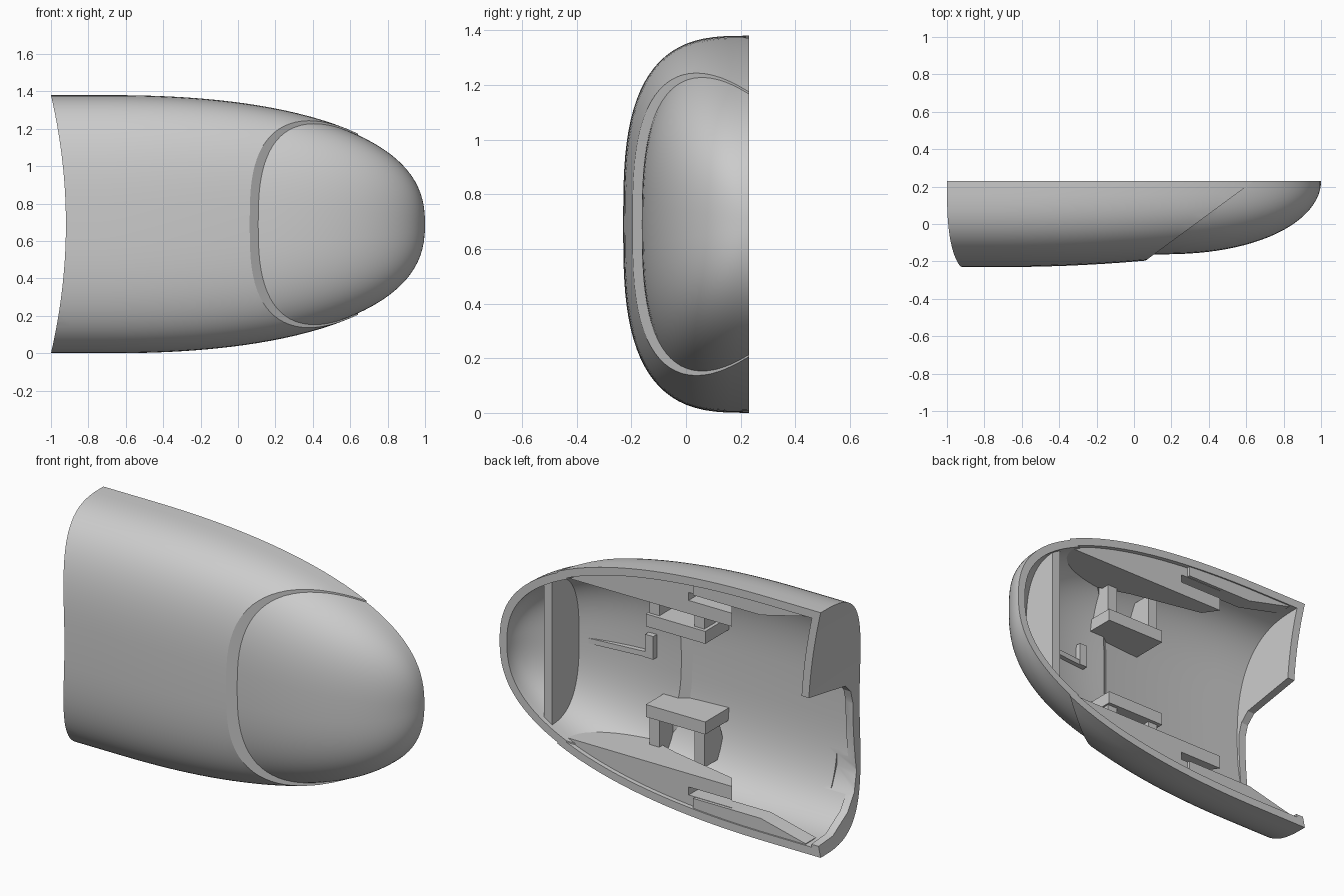
import bpy, bmesh, math

if "Cube" in bpy.data.objects:
    bpy.data.objects.remove(bpy.data.objects["Cube"])

H = 1.38          # overall height
MID = H / 2
BACK = 0.23       # rear rim plane
WALL = 0.045


def make(name, verts, faces):
    bm = bmesh.new()
    vs = [bm.verts.new(v) for v in verts]
    for f in faces:
        bm.faces.new([vs[i] for i in f])
    bmesh.ops.recalc_face_normals(bm, faces=bm.faces)
    me = bpy.data.meshes.new(name)
    bm.to_mesh(me)
    bm.free()
    ob = bpy.data.objects.new(name, me)
    bpy.context.collection.objects.link(ob)
    return ob


def bridge(name, rings):
    """Closed solid through equal-length rings."""
    n = len(rings[0])
    faces = [(r * n + k, r * n + (k + 1) % n, (r + 1) * n + (k + 1) % n, (r + 1) * n + k)
             for r in range(len(rings) - 1) for k in range(n)]
    faces += [tuple(range(n)), tuple((len(rings) - 1) * n + k for k in range(n))]
    return make(name, [p for r in rings for p in r], faces)


def prism(name, pts, axis, lo, hi):
    """2D polygon extruded along an axis (0, 1 or 2)."""
    def ring(t):
        out = []
        for p in pts:
            q = list(p)
            q.insert(axis, t)
            out.append(tuple(q))
        return out
    return bridge(name, [ring(lo), ring(hi)])


def box(name, x, y, z):
    return prism(name, [(x[0], y[0]), (x[1], y[0]), (x[1], y[1]), (x[0], y[1])], 2, z[0], z[1])


def boolean(ob, other, op, keep=False):
    m = ob.modifiers.new("bool", 'BOOLEAN')
    m.operation, m.object, m.solver = op, other, 'EXACT'
    bpy.context.view_layer.objects.active = ob
    bpy.ops.object.modifier_apply(modifier=m.name)
    if not keep:
        bpy.data.objects.remove(other)
    return ob


def section(x, w, d, n, steps=44):
    """Half superellipse with a straight skirt past the rim."""
    pts = [(x, 0.3, MID + w)]
    for k in range(steps + 1):
        a = math.pi * k / steps
        c, s = math.cos(a), max(0, math.sin(a))
        pts.append((x, BACK - d * s ** (2 / n), MID + math.copysign(w * abs(c) ** (2 / n), c)))
    return pts + [(x, 0.3, MID - w)]


def width(x, i):
    u = min(1, max(0, (x + 0.7) / (1.7 - i)))
    return (0.69 - i) * (1 - u ** 2.25) ** 0.4


def body(name, i):
    """Solid of the whole form, shrunk inward by i."""
    rows = []
    for k in range(29):
        x = -1.1 + 1.88 * k / 28
        d = 0.46 - 0.035 * (max(0, x + 0.7) / 0.77) ** 2
        rows.append(section(x, width(x, i), d - i, 3.0))
    main = bridge(name, rows)
    # slanted step that ends the main body
    s = -i * 1.3
    boolean(main, prism("cut", [(-0.46 + s, -0.58), (1.13 + s, 0.59), (2, 0.59), (2, -0.58)],
                        2, -0.5, 2), 'DIFFERENCE')
    # recessed rounded nose
    rows = []
    for k in range(31):
        x = -0.1 + (1.0995 - i) * math.sin(math.pi / 2 * k / 30)
        u = max(0, (x - 0.15) / (0.85 - i))
        rows.append(section(x, max(0.012, width(x, i) - 0.008),
                            (0.392 - i) * math.sqrt(1 - min(0.999, u ** 2.2)), 2.75))
    boolean(main, bridge("nose", rows), 'UNION')
    # concave end
    arc = [(-0.92 + i - 0.08 * ((z - MID) / MID) ** 2, z)
           for z in [-0.3 + 1.98 * k / 40 for k in range(41)]]
    boolean(main, prism("cut", arc + [(-2, 1.68), (-2, -0.3)], 1, -1, 1), 'DIFFERENCE')
    return main


# hollow shell with flat rear rim
shell = body("shell", 0)
boolean(shell, body("cavity", WALL), 'DIFFERENCE')
boolean(shell, box("trim", (-2, 2), (BACK, 1), (-1, 3)), 'DIFFERENCE')

# opening in the end wall
boolean(shell, prism("opening", [(0.4, 0.88), (0.23, 0.88), (-0.1, 0.82), (-0.15, 0.77), (-0.17, 0.70),
                                 (-0.17, 0.32), (-0.13, 0.22), (-0.05, 0.14), (0.1, 0.07), (0.4, 0.05)],
                     0, -1.3, -0.82), 'DIFFERENCE')

# volume used to trim interior parts to the shell
limit = body("interior_limit", 0.015)
parts = [shell]


def fit(ob):
    parts.append(boolean(ob, limit, 'INTERSECT', keep=True))
    return ob


# cross rib behind the nose
fit(box("nose_rib", (0.69, 0.74), (-0.3, 0.205), (0, H)))

for side, flip in (("lower", False), ("upper", True)):
    def zr(a, b):
        return (H - b, H - a) if flip else (a, b)
    # side ledge with a slot
    a, b = zr(-0.1, 0.24)
    ledge = prism(side + "_ledge", [(0.7, 0.205), (-0.43, 0.205), (-0.37, 0.12), (0.05, 0.03),
                                    (0.45, -0.10), (0.7, -0.10)], 2, a, b)
    boolean(ledge, box("slot", (-0.6, -0.16), (-0.2, 0.4), zr(0.12, 0.165)), 'DIFFERENCE')
    fit(ledge)
    # thickened rim continuing toward the open end
    rim = [(-0.2, 0.118), (-0.62, 0.118), (-0.9, 0.05), (-0.9, -0.1), (-0.2, -0.1)]
    fit(prism(side + "_rim_thickening", [(x, H - z if flip else z) for x, z in rim], 1, 0.13, 0.222))
    # bridge bracket: bar on two tapered legs
    fit(box(side + "_bracket_bar", (-0.155, 0.215), (-0.17, 0.05), zr(0.40, 0.47)))
    for n, x in enumerate((-0.135, 0.145)):
        a, b = zr(0.2, 0.41)
        pts = [(-0.17, a), (0.03, a), (0.03, b), (-0.17, b)]
        k = 3 if not flip else 0
        pts[k] = (-0.10, pts[k][1])
        fit(prism(f"{side}_bracket_leg_{n + 1}", pts, 0, x, x + 0.06))

# small central catch: thin tapered fin and post
fit(prism("catch_fin", [(0.26, -0.3), (0.26, -0.09), (0.66, -0.05), (0.66, -0.3)], 2, 0.66, 0.69))
fit(box("catch_post", (0.26, 0.31), (-0.3, -0.08), (0.66, 0.79)))

bpy.data.objects.remove(limit)

bpy.ops.object.select_all(action='DESELECT')
for ob in parts:
    ob.select_set(True)
bpy.context.view_layer.objects.active = shell
bpy.ops.object.shade_smooth_by_angle(angle=math.radians(28))
